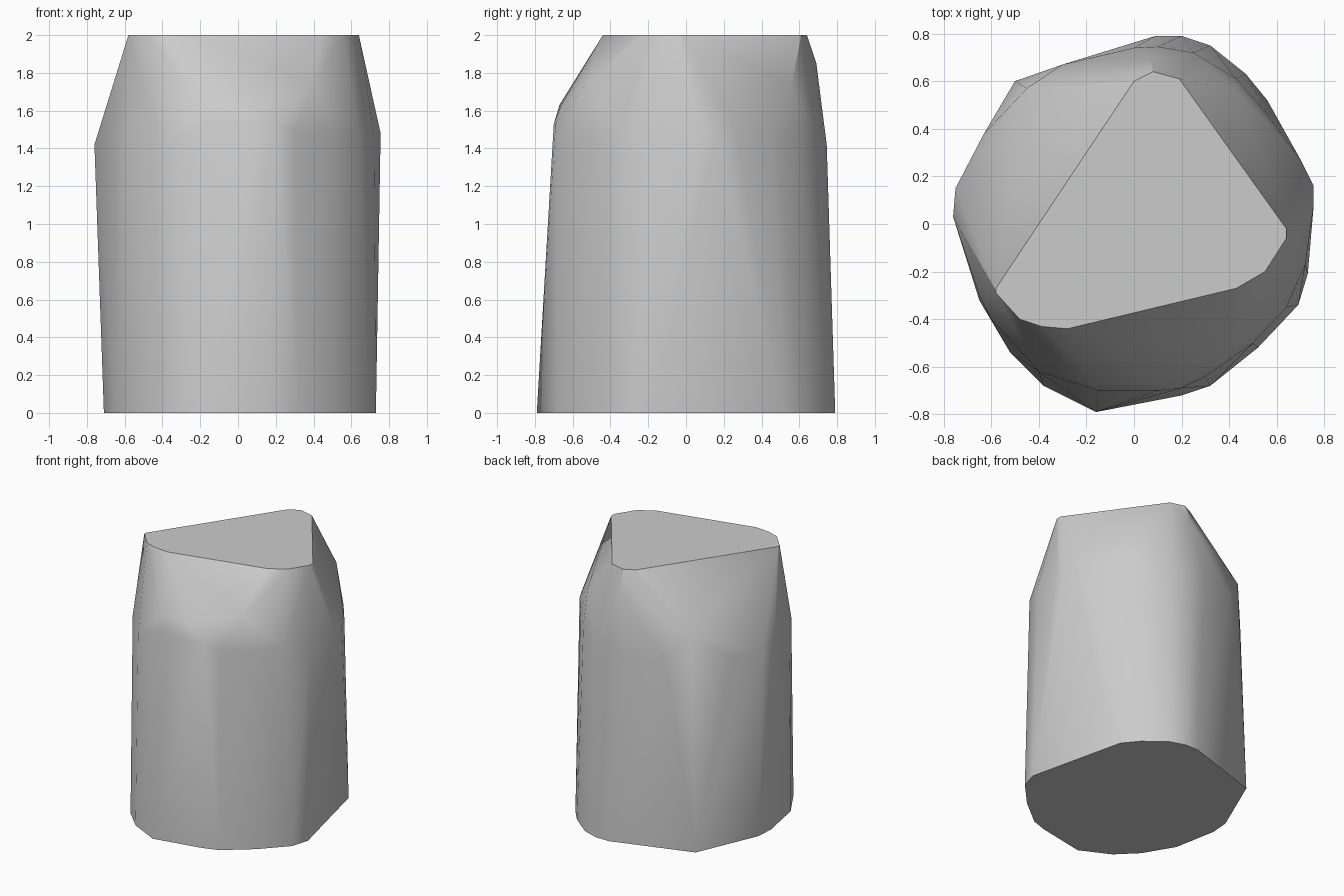
import bpy
import bmesh
import math

# Remove the default object
default_cube = bpy.data.objects.get("Cube")
if default_cube:
    bpy.data.objects.remove(default_cube, do_unlink=True)


def make_material(name, colour):
    material = bpy.data.materials.new(name)
    material.use_nodes = True
    material.diffuse_color = colour
    shader = material.node_tree.nodes["Principled BSDF"]
    shader.inputs["Base Color"].default_value = colour
    return material


def add_outline(bm, outline, height):
    """Add the points of one horizontal cross-section."""
    for x, y in outline:
        bm.verts.new((x, y, height))


def build_hull(name, sections, corners, material):
    """Wrap a convex skin around stacked cross-sections and loose corners."""
    bm = bmesh.new()
    for height, outline in sections:
        add_outline(bm, outline, height)
    for corner in corners:
        bm.verts.new(corner)

    hull = bmesh.ops.convex_hull(bm, input=bm.verts[:], use_existing_faces=False)
    inside = set(hull["geom_interior"]) | set(hull["geom_unused"])
    loose = [item for item in inside if isinstance(item, bmesh.types.BMVert)]
    bmesh.ops.delete(bm, geom=loose, context="VERTS")

    # Merge the triangles of the flat top and base into single faces
    bmesh.ops.dissolve_limit(bm, angle_limit=math.radians(0.1),
                             verts=bm.verts[:], edges=bm.edges[:])
    bmesh.ops.recalc_face_normals(bm, faces=bm.faces[:])

    mesh = bpy.data.meshes.new(name)
    bm.to_mesh(mesh)
    bm.free()
    mesh.materials.append(material)
    obj = bpy.data.objects.new(name, mesh)
    bpy.context.collection.objects.link(obj)
    return obj


# Flat base outline, counter-clockwise from the front
base = [(-.16, -.79), (.2, -.72), (.32, -.68), (.52, -.52), (.69, -.34),
        (.73, -.21), (.56, .52), (.47, .63), (.32, .75), (.2, .79), (.09, .79),
        (-.5, .6), (-.7, .14), (-.71, 0), (-.65, -.32), (-.52, -.54), (-.38, -.68)]

# Shoulder outline, where the sides start to lean in
left_shoulder = [(.3, -.64), (.5, -.5), (.64, -.35), (.72, -.17), (.755, .08),
                 (.755, .16), (.7, .27), (.56, .46), (.43, .61)]
right_shoulder = [(.25, .72), (.1, .745), (0, .74), (-.3, .67), (-.63, .38),
                  (-.75, .15), (-.76, .03), (-.65, -.3), (-.6, -.4), (-.4, -.62)]
front_shoulder = [(-.15, -.7), (.1, -.7), (.2, -.69)]
front_brow = [(-.18, -.67), (.05, -.66)]

# Rounded triangle of the flat top
top = [(0, .6), (.08, .64), (.19, .61), (.64, -.02), (.64, -.06), (.55, -.2),
       (.43, -.27), (-.28, -.44), (-.39, -.43), (-.48, -.4), (-.58, -.29), (-.58, -.27)]

# Single corners below the three top bevels, and the back ridge
bevel_corners = [(.4, -.53, 1.74), (.43, .56, 1.73), (-.45, .57, 1.61), (.07, .69, 1.85)]

sections = [(0, base), (1.48, left_shoulder), (1.42, right_shoulder),
            (1.53, front_shoulder), (1.63, front_brow), (2, top)]

grey = make_material("light_grey", (0.6, 0.6, 0.6, 1))
block = build_hull("bevelled_block", sections, bevel_corners, grey)

# Smooth rounded sides with crisp top and base edges
bpy.ops.object.select_all(action="DESELECT")
block.select_set(True)
bpy.context.view_layer.objects.active = block
bpy.ops.object.shade_smooth_by_angle(angle=math.radians(30))
